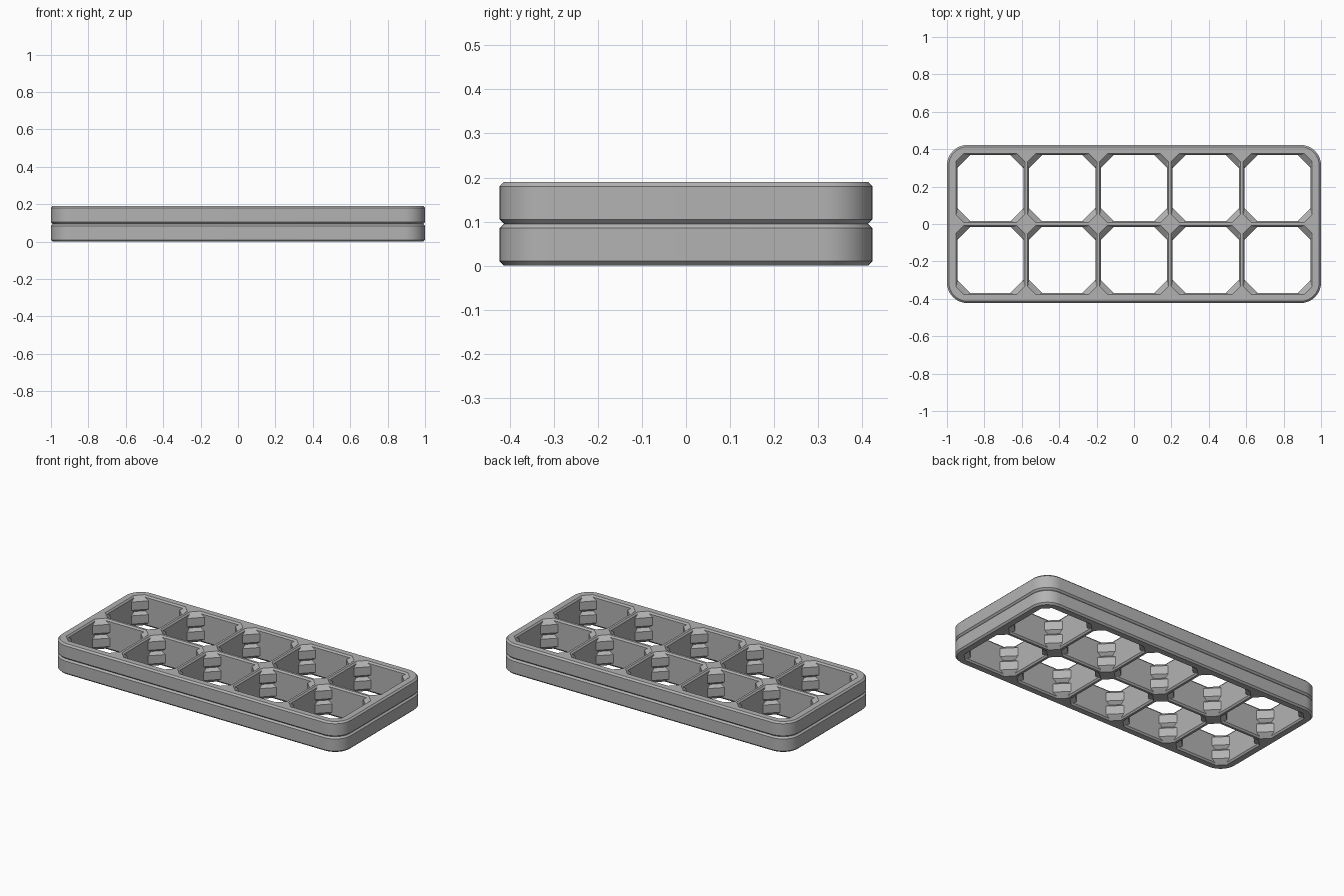
import bpy, bmesh, math

cube = bpy.data.objects.get("Cube")
if cube:
    bpy.data.objects.remove(cube, do_unlink=True)

# Main dimensions
HX, HY, HEIGHT, RADIUS = 1.0, 0.423, 0.19, 0.11
PITCH, CELL = 0.384, 0.177
COLS, ROWS = 5, 2
MID = HEIGHT / 2

grey = bpy.data.materials.new("light_grey")
grey.use_nodes = True
colour = (0.45, 0.45, 0.45, 1)
grey.diffuse_color = colour
grey.node_tree.nodes["Principled BSDF"].inputs["Base Color"].default_value = colour


def rounded_outline(inset, steps=10):
    """Rounded rectangle, counter-clockwise."""
    r = RADIUS - inset
    pts = []
    for quarter, (sx, sy) in enumerate([(1, 1), (-1, 1), (-1, -1), (1, -1)]):
        for i in range(steps + 1):
            a = math.pi / 2 * (quarter + i / steps)
            pts.append((sx * (HX - RADIUS) + r * math.cos(a),
                        sy * (HY - RADIUS) + r * math.sin(a)))
    return pts


def cell_outline(cx, cy, half, cut):
    """Square with cut corners, clockwise so that its walls face inward."""
    k = half - cut
    pts = [(half, k), (half, -k), (k, -half), (-k, -half),
           (-half, -k), (-half, k), (-k, half), (k, half)]
    return [(cx + x, cy + y) for x, y in pts]


def loft(bm, sections):
    """Bridge outlines stacked in z; return the bottom and top edge loops."""
    rings = [[bm.verts.new((x, y, z)) for x, y in pts] for z, pts in sections]
    n = len(rings[0])
    for low, high in zip(rings, rings[1:]):
        for i in range(n):
            j = (i + 1) % n
            bm.faces.new((low[i], low[j], high[j], high[i]))
    return [[bm.edges.get((r[i], r[(i + 1) % n])) for i in range(n)]
            for r in (rings[0], rings[-1])]


def mirrored(half_profile):
    """Reflect a lower-half profile about mid height."""
    upper = [(HEIGHT - p[0], *p[1:]) for p in reversed(half_profile) if p[0] < MID]
    return half_profile + upper


bm = bmesh.new()

# Outer wall with chamfered edges and a groove at mid height
outer = mirrored([(0, 0.01), (0.01, 0), (0.085, 0), (MID, 0.01)])
bottom, top = loft(bm, [(z, rounded_outline(inset)) for z, inset in outer])

# Cells with stepped corner posts
cell = mirrored([(0, 0.185, 0.044), (0.01, 0.177, 0.045), (0.026, 0.177, 0.07),
                 (0.078, 0.177, 0.07), (MID, 0.177, 0.044)])
for col in range(COLS):
    for row in range(ROWS):
        cx = (col - (COLS - 1) / 2) * PITCH
        cy = (row - (ROWS - 1) / 2) * PITCH
        low, high = loft(bm, [(z, cell_outline(cx, cy, h, c)) for z, h, c in cell])
        bottom += low
        top += high

# Flat top and bottom between the openings
for edges, z in ((bottom, -1), (top, 1)):
    bmesh.ops.triangle_fill(bm, use_beauty=True, edges=edges, normal=(0, 0, z))
bmesh.ops.recalc_face_normals(bm, faces=bm.faces[:])

mesh = bpy.data.meshes.new("cell_tray")
bm.to_mesh(mesh)
bm.free()
mesh.materials.append(grey)
tray = bpy.data.objects.new("cell_tray", mesh)
bpy.context.collection.objects.link(tray)

bpy.ops.object.select_all(action="DESELECT")
tray.select_set(True)
bpy.context.view_layer.objects.active = tray
bpy.ops.object.shade_smooth_by_angle(angle=math.radians(25))
